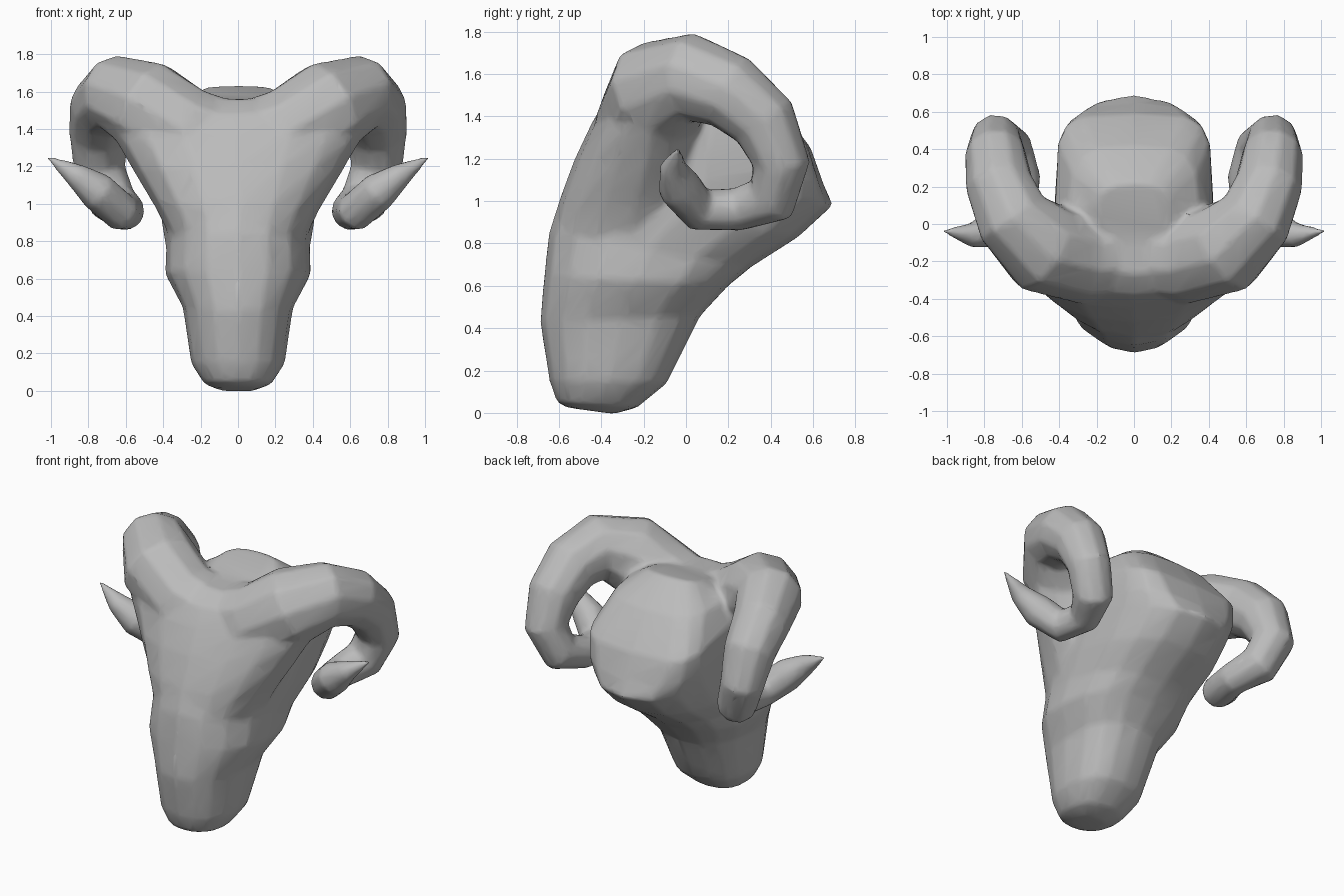
import bpy, bmesh
from math import cos, sin, tau

cube = bpy.data.objects.get("Cube")
if cube:
    bpy.data.objects.remove(cube, do_unlink=True)

grey = bpy.data.materials.new("plain grey")
grey.use_nodes = True
grey.diffuse_color = (0.5, 0.5, 0.5, 1)
grey.node_tree.nodes["Principled BSDF"].inputs["Base Color"].default_value = (0.5, 0.5, 0.5, 1)


def power(v, e):
    return abs(v) ** e * (1 if v >= 0 else -1)


def loft(name, rings, sides=16):
    """Skin rings given by front (y, z), back (y, z), half width and back roundness."""
    bm = bmesh.new()
    loops = []
    for fy, fz, by, bz, w, back in rings:
        loop = []
        for i in range(sides):
            a = tau * i / sides
            e = 0.9 if cos(a) > 0 else back
            t = 0.5 + 0.5 * power(cos(a), e)
            x = w * power(sin(a), e)
            loop.append(bm.verts.new((x, by + (fy - by) * t, bz + (fz - bz) * t)))
        loops.append(loop)
    for lo, hi in zip(loops, loops[1:]):
        for i in range(sides):
            j = (i + 1) % sides
            bm.faces.new((lo[i], lo[j], hi[j], hi[i]))
    bm.faces.new(loops[0])
    bm.faces.new(loops[-1])
    bmesh.ops.recalc_face_normals(bm, faces=bm.faces)
    mesh = bpy.data.meshes.new(name)
    bm.to_mesh(mesh)
    bm.free()
    obj = bpy.data.objects.new(name, mesh)
    bpy.context.collection.objects.link(obj)
    return obj


# Head: muzzle, cheeks and the neck with its slanted end
head = loft("ram_head", [
    (-.56, .025, -.34, -.005, .1, .8),
    (-.61, .05, -.23, .025, .18, .8),
    (-.645, .15, -.09, .14, .25, .8),
    (-.69, .43, .07, .46, .295, .8),
    (-.67, .65, .2, .6, .39, .8),
    (-.65, .84, .31, .69, .385, .8),
    (-.6, 1.0, .53, .83, .41, .8),
    (-.5, 1.22, .695, .98, .42, .85),
    (-.43, 1.38, .65, 1.08, .425, .6),
    (-.36, 1.49, .59, 1.25, .42, .42),
    (-.25, 1.54, .42, 1.48, .35, .6),
    (-.05, 1.57, .22, 1.635, .2, .8),
])

# Forehead: the flare that widens from the brow into the horn roots
forehead = loft("forehead", [
    (-.64, .8, .1, .75, .34, 1.1),
    (-.6, 1.0, .13, .95, .44, 1.2),
    (-.525, 1.2, .15, 1.15, .56, 1.2),
    (-.45, 1.36, .13, 1.33, .66, 1.1),
    (-.38, 1.48, .06, 1.48, .66, .9),
    (-.27, 1.56, .02, 1.56, .48, .9),
])

# Horns: one tapered sweep, root outwards, mirrored through the forehead
root = (0, -.16, 1.31, .24)
horn = [
    (.27, -.18, 1.38, .25),
    (.49, -.125, 1.52, .255),
    (.65, .03, 1.585, .21),
    (.72, .21, 1.515, .185),
    (.74, .37, 1.375, .165),
    (.74, .45, 1.18, .14),
    (.67, .405, 1.01, .13),
    (.6, .24, .96, .105),
    (.63, .06, .96, .105),
    (.75, -.03, 1.065, .107),
    (.87, -.06, 1.155, .067),
    (1.035, -.035, 1.26, .004),
]
path = [(-x, y, z, r) for x, y, z, r in reversed(horn)] + [root] + horn
curve = bpy.data.curves.new("horns", 'CURVE')
curve.dimensions = '3D'
curve.bevel_depth = 1
curve.bevel_resolution = 3
curve.use_fill_caps = True
spline = curve.splines.new('POLY')
spline.points.add(len(path) - 1)
for point, (x, y, z, r) in zip(spline.points, path):
    point.co = (x, y, z, 1)
    point.radius = r
horns = bpy.data.objects.new("horns", curve)
bpy.context.collection.objects.link(horns)
bpy.ops.object.select_all(action='DESELECT')
horns.select_set(True)
bpy.context.view_layer.objects.active = horns
bpy.ops.object.convert(target='MESH')

# Blend head, forehead and horns into one skin
for obj in (head, forehead, bpy.context.object):
    obj.select_set(True)
bpy.context.view_layer.objects.active = head
bpy.ops.object.join()
remesh = head.modifiers.new("one skin", 'REMESH')
remesh.mode = 'VOXEL'
remesh.voxel_size = 0.015
relax = head.modifiers.new("soft joins", 'SMOOTH')
relax.iterations = 11
thin = head.modifiers.new("fewer faces", 'DECIMATE')
thin.ratio = 0.08
bpy.ops.object.convert(target='MESH')
head.data.materials.clear()
head.data.materials.append(grey)
bpy.ops.object.shade_smooth_by_angle(angle=1.2)
